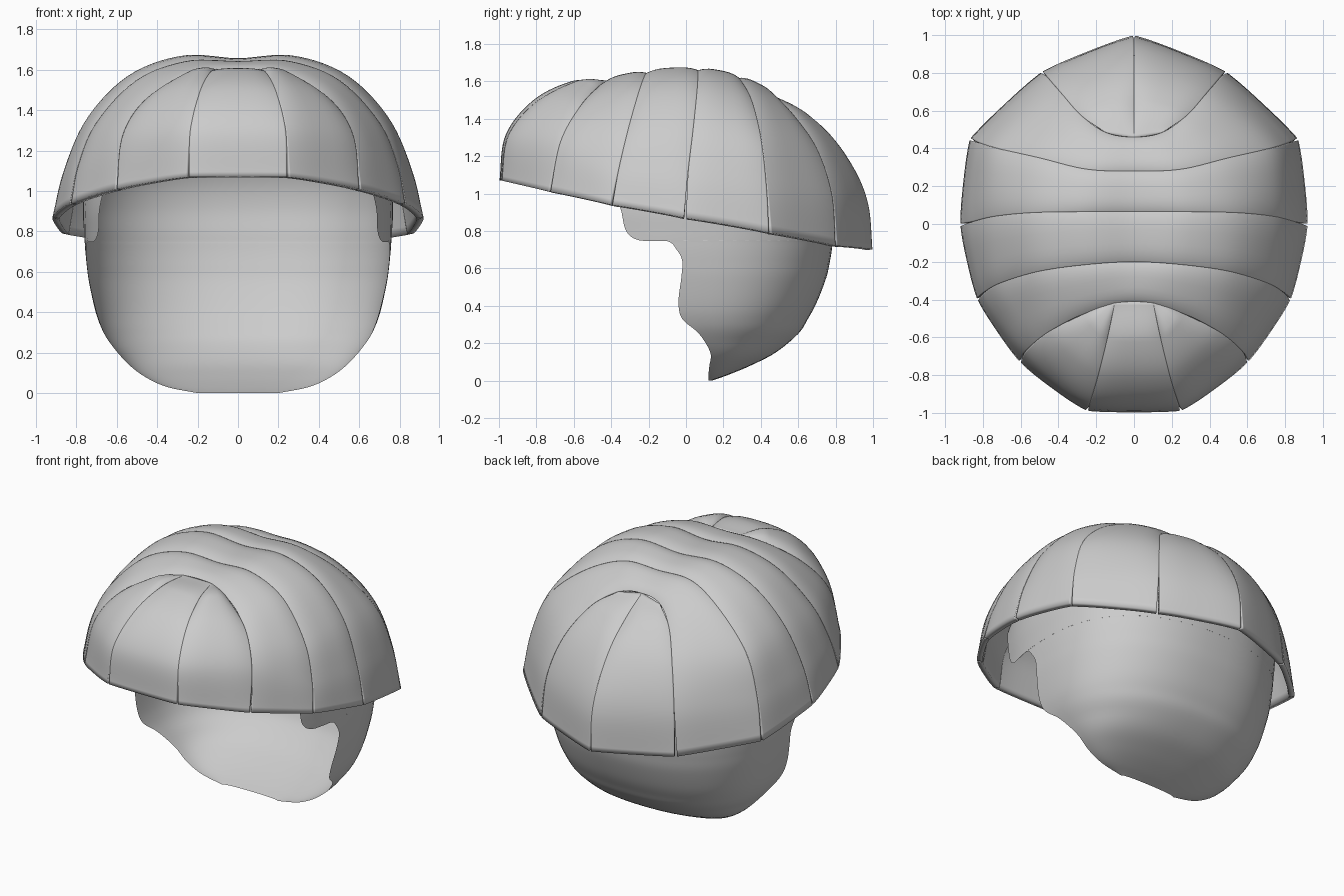
import bpy, bmesh, math
from mathutils import Vector

if "Cube" in bpy.data.objects:
    bpy.data.objects.remove(bpy.data.objects["Cube"])

CORE = Vector((0, 0.05, 0.6))


def spline(pts, n):
    """Catmull-Rom samples through points of any dimension."""
    p = [Vector(q) for q in pts]
    p = [2 * p[0] - p[1]] + p + [2 * p[-1] - p[-2]]
    segs, out = len(p) - 3, []
    for i in range(n + 1):
        u = i / n * segs
        k = min(int(u), segs - 1)
        t = u - k
        a, b, c, d = p[k:k + 4]
        out.append(0.5 * (2 * b + (c - a) * t + (2 * a - 5 * b + 4 * c - d) * t * t
                          + (3 * b - a - 3 * c + d) * t ** 3))
    return out


def grid_object(name, rows, thickness=0):
    bm = bmesh.new()
    vs = [[bm.verts.new(co) for co in row] for row in rows]
    for r, s in zip(vs, vs[1:]):
        for j in range(len(r) - 1):
            bm.faces.new((r[j], r[j + 1], s[j + 1], s[j]))
    bm.normal_update()
    if sum(f.normal.dot(f.calc_center_median() - CORE) for f in bm.faces) < 0:
        bmesh.ops.reverse_faces(bm, faces=bm.faces[:])
    me = bpy.data.meshes.new(name)
    bm.to_mesh(me)
    bm.free()
    ob = bpy.data.objects.new(name, me)
    bpy.context.collection.objects.link(ob)
    if thickness:
        m = ob.modifiers.new("thickness", 'SOLIDIFY')
        m.thickness, m.offset = thickness, -1
    bpy.ops.object.select_all(action='DESELECT')
    ob.select_set(True)
    bpy.context.view_layer.objects.active = ob
    bpy.ops.object.shade_smooth_by_angle(angle=math.radians(40))
    return ob


def mirror(pts):
    return [(-x, y, z) for x, y, z in pts]


def across(half):
    """Continue a half seam over the crown to the other side."""
    return mirror(half)[:0:-1] + half


def panel(name, e1, e2, bulge, both_ends=False, gap1=0.02, n=40, m=12):
    """Padded panel between two seams: overlaps at the crown, gaps open at the rim."""
    c1, c2 = spline(e1, n), spline(e2, n)
    rows = []
    for i in range(n + 1):
        t = abs(2 * i / n - 1) if both_ends else i / n
        a, b = c1[i], c2[i]
        k0, k1 = max(i - 1, 0), min(i + 1, n)
        along = (c1[k1] + c2[k1]) - (c1[k0] + c2[k0])
        nrm = along.cross(b - a).normalized()
        if nrm.dot((a + b) / 2 - CORE) < 0:
            nrm.negate()
        lo = -0.004 + gap1 * t ** 6
        hi = 1.004 - 0.02 * t ** 6
        # fuller in the middle of its length, flat at the rim
        h = bulge * (1 - 0.6 * t ** 4)
        if not both_ends:
            h *= min(1, t * 4)
        row = []
        for j in range(m + 1):
            s = -math.cos(math.pi * j / m)
            v = lo + (hi - lo) * (s + 1) / 2
            row.append(a.lerp(b, v) + nrm * h * (1 - abs(s) ** 3))
        rows.append(row)
    return grid_object(name, rows, 0.035)


# Seams from crown centre down to the right rim, front to back
A = [(0, -.41, 1.605), (.25, -.47, 1.57), (.45, -.57, 1.46), (.57, -.67, 1.28), (.605, -.73, 1.01)]
B = [(0, -.20, 1.63), (.25, -.215, 1.64), (.50, -.25, 1.55), (.70, -.31, 1.34), (.79, -.36, 1.13), (.83, -.40, .94)]
C = [(0, .065, 1.64), (.28, .065, 1.655), (.54, .06, 1.56), (.74, .04, 1.36), (.86, .01, 1.1), (.92, -.005, .87)]
D = [(0, .28, 1.61), (.25, .29, 1.61), (.50, .35, 1.50), (.72, .40, 1.30), (.82, .43, 1.05), (.87, .45, .79)]
E = [(0, .46, 1.53), (.15, .485, 1.51), (.28, .575, 1.42), (.39, .70, 1.24), (.46, .78, 1.0), (.49, .805, .72)]
F = [(0, .455, 1.53), (0, .60, 1.445), (0, .77, 1.31), (0, .90, 1.13), (0, .975, .94), (0, 1.0, .70)]
G = [(.10, -.41, 1.605), (.14, -.60, 1.585), (.19, -.80, 1.49), (.235, -.95, 1.31), (.25, -.99, 1.07)]

# Bands wrapping over the crown from rim to rim
for name, p, q in (("front_band", A, B), ("front_middle_band", B, C),
                   ("rear_middle_band", C, D), ("rear_band", D, E)):
    panel(name, across(p), across(q), 0.022, both_ends=True, n=64)

# Fringe panels
panel("fringe_centre", mirror(G), G, 0.018)
for side, fn in (("right", lambda p: p), ("left", mirror)):
    fringe_edge = [(.13, -.42, 1.597)] + A[1:]
    panel("fringe_" + side, fn(G), fn(fringe_edge), 0.03)
    # Back panels meeting at the centre line
    panel("back_panel_" + side, fn(F), fn(E[1:]), 0.025, gap1=0.02)

# Close inner shell: height, half width, back depth, front edge
shell = [(0, .20, .14, .12), (.03, .35, .225, .12), (.08, .46, .345, .125), (.15, .55, .48, .13),
         (.25, .635, .60, .07), (.33, .68, .652, -.02), (.42, .71, .70, -.04), (.55, .738, .75, -.025),
         (.64, .75, .77, -.02), (.70, .756, .78, -.05), (.745, .759, .785, -.10), (.75, .76, .787, -.25),
         (.80, .763, .79, -.32), (.92, .768, .80, -.35), (1.05, .755, .78, -.40), (1.2, .70, .71, -.48),
         (1.35, .60, .57, -.58), (1.46, .46, .40, -.50), (1.53, .28, .26, -.30), (1.56, .02, .12, .08)]
rows = []
for z, w, b, f in spline(shell, 95):
    p = 2.3
    cy = max(f, 0.1)
    depth = 1.1 * w
    r = min(max((cy - f) / depth, 0), 1)
    start = -math.asin(r ** (p / 2))
    row = []
    for i in range(41):
        a = start + (math.pi - 2 * start) * i / 40
        c, s = math.cos(a), math.sin(a)
        x = math.copysign(w * abs(c) ** (2 / p), c)
        y = cy + math.copysign(abs(s) ** (2 / p), s) * ((b - cy) if s > 0 else depth)
        row.append((x, y, max(z, 0)))
    rows.append(row)
grid_object("inner_shell", rows)
